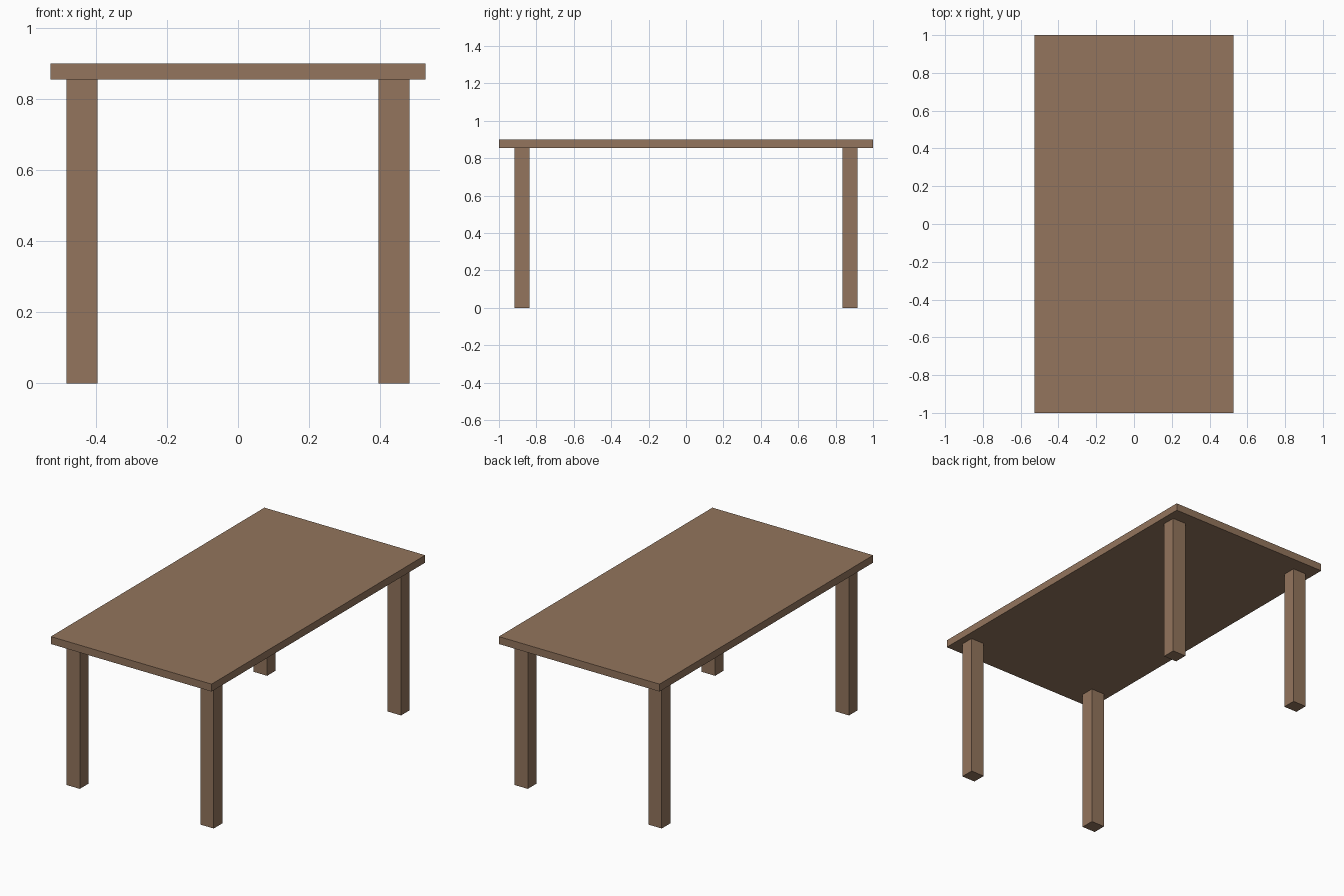
import bpy

if "Cube" in bpy.data.objects:
    bpy.data.objects.remove(bpy.data.objects["Cube"])

wood = bpy.data.materials.new("brown wood")
wood.diffuse_color = (0.292, 0.178, 0.109, 1)
wood.use_nodes = True
wood.node_tree.nodes["Principled BSDF"].inputs["Base Color"].default_value = wood.diffuse_color


def box(name, centre, size):
    bpy.ops.mesh.primitive_cube_add(size=1, location=centre)
    ob = bpy.context.object
    ob.name = name
    ob.scale = size
    bpy.ops.object.transform_apply(location=False, rotation=False, scale=True)
    ob.data.materials.append(wood)
    return ob


TOP, UNDER = 0.899, 0.855

# Table top slab
box("table_top", (0, 0, (TOP + UNDER) / 2), (1.054, 2.0, TOP - UNDER))

# Four square legs, set in from the corners
for y_name, sy in (("front", -1), ("back", 1)):
    for x_name, sx in (("left", -1), ("right", 1)):
        box(f"{y_name}_{x_name}_leg", (sx * 0.439, sy * 0.877, UNDER / 2),
            (0.088, 0.08, UNDER))
